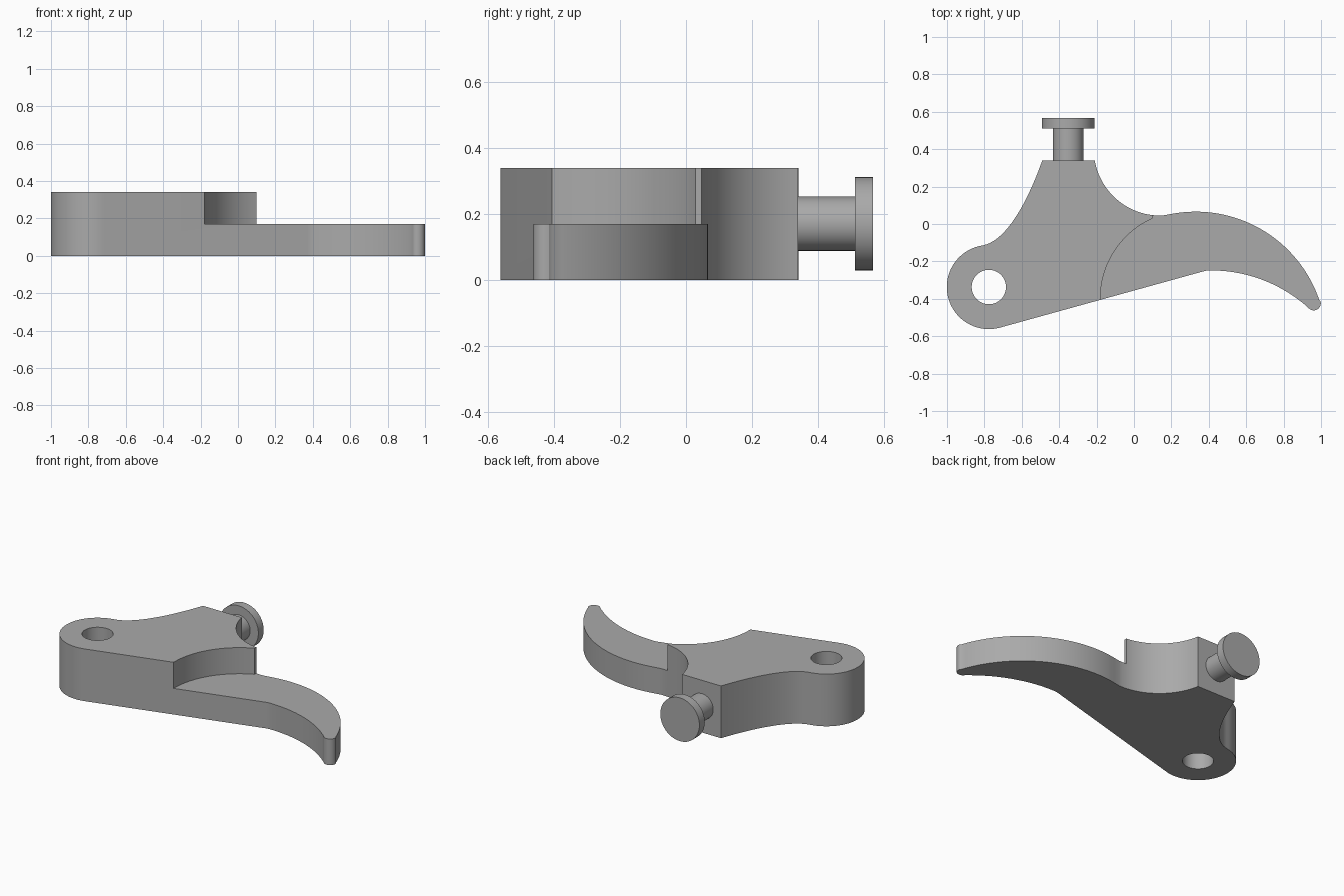
import bpy, bmesh
from math import sin, cos, radians, pi
from mathutils import Matrix

cube = bpy.data.objects.get("Cube")
if cube:
    bpy.data.objects.remove(cube, do_unlink=True)

grey = bpy.data.materials.new("plain grey")
grey.use_nodes = True
grey.diffuse_color = (0.4, 0.4, 0.4, 1)
grey.node_tree.nodes["Principled BSDF"].inputs["Base Color"].default_value = grey.diffuse_color

HEIGHT, STEP = 0.34, 0.17
PIVOT = (-0.776, -0.337)


def arc(center, radius, start, end, steps):
    """Points along an arc, angles in degrees."""
    angles = [radians(start + (end - start) * i / steps) for i in range(steps + 1)]
    return [(center[0] + radius * cos(a), center[1] + radius * sin(a)) for a in angles]


def bezier(a, b, c, d, steps):
    """Points along a cubic curve, without its two ends."""
    pts = []
    for i in range(1, steps):
        t = i / steps
        w = ((1 - t) ** 3, 3 * t * (1 - t) ** 2, 3 * t * t * (1 - t), t ** 3)
        pts.append(tuple(sum(k * p[n] for k, p in zip(w, (a, b, c, d))) for n in (0, 1)))
    return pts


def finish(name, bm):
    bmesh.ops.recalc_face_normals(bm, faces=bm.faces)
    mesh = bpy.data.meshes.new(name)
    bm.to_mesh(mesh)
    bm.free()
    obj = bpy.data.objects.new(name, mesh)
    bpy.context.collection.objects.link(obj)
    mesh.materials.append(grey)
    return obj


def prism(name, outline, z0, z1):
    bm = bmesh.new()
    face = bm.faces.new([bm.verts.new((x, y, z0)) for x, y in outline])
    top = bmesh.ops.extrude_face_region(bm, geom=[face])["geom"]
    verts = [v for v in top if isinstance(v, bmesh.types.BMVert)]
    bmesh.ops.translate(bm, verts=verts, vec=(0, 0, z1 - z0))
    return finish(name, bm)


def select_only(obj):
    bpy.ops.object.select_all(action="DESELECT")
    obj.select_set(True)
    bpy.context.view_layer.objects.active = obj


def cut(obj, cutter):
    mod = obj.modifiers.new("cut", "BOOLEAN")
    mod.operation, mod.solver, mod.object = "DIFFERENCE", "EXACT", cutter
    select_only(obj)
    bpy.ops.object.modifier_apply(modifier=mod.name)
    bpy.data.objects.remove(cutter, do_unlink=True)


def smooth(obj):
    select_only(obj)
    bpy.ops.object.shade_smooth_by_angle(angle=radians(30))


# Lever body: pivot boss, straight underside, curved finger, concave neck
outline = arc(PIVOT, 0.225, 98, 285, 36)
outline += arc((0.41, -0.40), 0.152, 105, 90, 4)
outline += arc((0.41, -1.03), 0.782, 88, 48, 16)
outline += arc((0.961, -0.424), 0.038, 225, 375, 10)
outline += arc((0.33, -0.632), 0.698, 19, 101, 32)
outline += arc((0.14, 0.40), 0.355, 272, 190, 26)
neck_end = (-0.49, 0.34)
outline.append(neck_end)
outline += bezier(neck_end, (-0.58, 0.09), (-0.69, -0.09), outline[0], 20)
lever = prism("lever_body", outline, 0, HEIGHT)

# Pivot hole
cut(lever, prism("hole_cutter", arc(PIVOT, 0.092, 0, 352.5, 47), -0.1, HEIGHT + 0.1))

# Lowered finger, bounded by a curved step with a short straight end
step = arc((0.29, -0.40), 0.47, 186, 114, 24)
step += [(0.098, 0.2), (1.2, 0.2), (1.2, -0.7), (-0.16, -0.7)]
cut(lever, prism("step_cutter", step, STEP, HEIGHT + 0.1))
smooth(lever)


# Stud and its round head on the back of the neck
def back_cylinder(name, radius, y0, y1):
    bm = bmesh.new()
    place = Matrix.Translation((-0.352, (y0 + y1) / 2, 0.171)) @ Matrix.Rotation(pi / 2, 4, "X")
    bmesh.ops.create_cone(bm, cap_ends=True, segments=48, radius1=radius,
                          radius2=radius, depth=y1 - y0, matrix=place)
    smooth(finish(name, bm))


back_cylinder("stud", 0.082, 0.335, 0.515)
back_cylinder("stud_head", 0.141, 0.511, 0.566)
